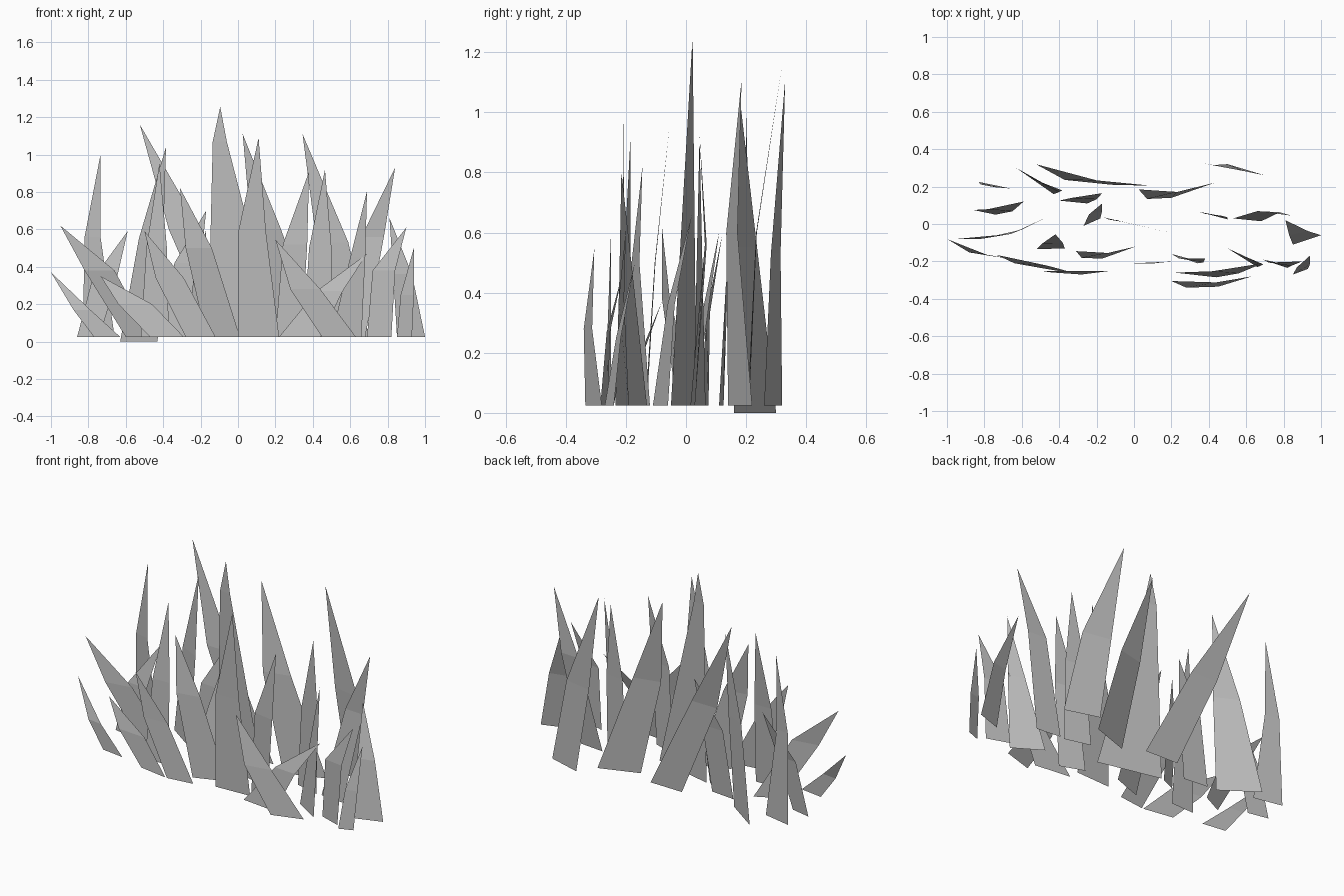
import bpy
import bmesh
from mathutils import Vector

cube = bpy.data.objects.get("Cube")
if cube:
    bpy.data.objects.remove(cube, do_unlink=True)

# One plain grey for every blade
grey = bpy.data.materials.new("stone_grey")
grey.use_nodes = True
colour = (0.5, 0.5, 0.5, 1)
grey.diffuse_color = colour
shader = grey.node_tree.nodes["Principled BSDF"]
shader.inputs["Base Color"].default_value = colour
shader.inputs["Roughness"].default_value = 0.8

GROUND = 0.025


def blade(name, left, right, tip, mid, bow=0, ground=GROUND):
    """Flat leaf: a base edge, a bend line and a pointed tip.
    left, right = ground corners (x, y); tip = (x, y, z);
    mid = (left x, right x, height) of the bend; bow pushes the bend in y."""
    mid_left, mid_right, height = mid
    lean = (height - ground) / (tip[2] - ground)

    def bend(corner, x):
        y = corner[1] + (tip[1] - corner[1]) * lean + bow
        return Vector((x, y, height))

    bm = bmesh.new()
    low_left = bm.verts.new((*left, ground))
    low_right = bm.verts.new((*right, ground))
    bend_left = bm.verts.new(bend(left, mid_left))
    bend_right = bm.verts.new(bend(right, mid_right))
    point = bm.verts.new(tip)
    bm.faces.new((low_left, low_right, bend_right, bend_left))
    bm.faces.new((bend_left, bend_right, point))
    mesh = bpy.data.meshes.new(name)
    bm.to_mesh(mesh)
    bm.free()
    mesh.materials.append(grey)
    leaf = bpy.data.objects.new(name, mesh)
    bpy.context.collection.objects.link(leaf)
    return leaf


# Back row
blade("back_right_outer_blade", left=(-.83, .225), right=(-.66, .19),
      tip=(-.735, .2, 1), mid=(-.82, -.735, .56))
blade("back_right_sunken_blade", left=(-.63, .3), right=(-.43, .16),
      tip=(-.385, .18, 1.04), mid=(-.53, -.4, .55), ground=0)
blade("back_right_leaning_blade", left=(-.12, .21), right=(.09, .205),
      tip=(-.525, .32, 1.16), mid=(-.37, -.2, .6), bow=-.03)
blade("back_centre_blade", left=(.2, .14), right=(.43, .22),
      tip=(.025, .185, 1.11), mid=(.07, .23, .6), bow=-.03)
blade("back_left_blade", left=(.5, .32), right=(.7, .26),
      tip=(.345, .33, 1.11), mid=(.42, .59, .53), bow=-.01)

# Middle row
blade("middle_right_low_blade", left=(-.86, .075), right=(-.74, .05),
      tip=(-.59, .12, .59), mid=(-.78, -.65, .33), bow=-.02)
blade("middle_right_leaning_blade", left=(-.6, -.03), right=(-.47, .035),
      tip=(-.95, -.08, .62), mid=(-.82, -.66, .38), bow=-.02)
blade("middle_right_small_blade", left=(-.4, .125), right=(-.25, .11),
      tip=(-.17, .165, .7), mid=(-.34, -.2, .42), bow=-.01)
blade("middle_right_short_blade", left=(-.27, -.01), right=(-.18, .03),
      tip=(-.17, .11, .6), mid=(-.24, -.17, .32))
blade("middle_tallest_blade", left=(-.16, .035), right=(.21, -.05),
      tip=(-.095, .022, 1.255), mid=(-.135, -.06, 1.07))
blade("middle_left_blade", left=(.35, .065), right=(.5, .025),
      tip=(.465, .045, .92), mid=(.38, .5, .5))
blade("middle_left_tilted_blade", left=(.53, .03), right=(.68, .015),
      tip=(.84, .045, .93), mid=(.66, .78, .56), bow=.03)
blade("middle_left_outer_blade", left=(.85, -.11), right=(1, -.06),
      tip=(.81, .02, .66), mid=(.83, .93, .36), bow=-.02)

# Front row
blade("front_right_outer_blade", left=(-.77, -.17), right=(-.63, -.19),
      tip=(-1, -.08, .37), mid=(-.88, -.79, .17), bow=-.02)
blade("front_right_low_blade", left=(-.47, -.24), right=(-.29, -.27),
      tip=(-.735, -.165, .35), mid=(-.64, -.46, .2), bow=-.01)
blade("front_right_tall_blade", left=(-.52, -.135), right=(-.37, -.13),
      tip=(-.42, -.055, .955), mid=(-.49, -.38, .5), bow=-.01)
blade("front_centre_leaning_blade", left=(-.28, -.27), right=(-.12, -.25),
      tip=(-.5, -.25, .59), mid=(-.44, -.29, .34))
blade("front_centre_bent_blade", left=(-.17, -.185), right=(.01, -.12),
      tip=(-.31, -.145, .82), mid=(-.28, -.14, .5), bow=-.02)
blade("front_centre_tall_blade", left=(0, -.21), right=(.22, -.2),
      tip=(.11, -.21, 1.09), mid=(0, .15, .58))
blade("front_left_tall_blade", left=(.2, -.16), right=(.34, -.21),
      tip=(.38, -.185, .91), mid=(.24, .37, .52), bow=-.01)
blade("front_left_crossing_blade", left=(.22, -.26), right=(.44, -.285),
      tip=(.69, -.21, .47), mid=(.42, .56, .27), bow=-.02)
blade("front_left_opposing_blade", left=(.45, -.335), right=(.63, -.28),
      tip=(.2, -.305, .545), mid=(.28, .44, .28), bow=-.02)
blade("front_left_turned_blade", left=(.5, -.13), right=(.66, -.23),
      tip=(.69, -.215, .805), mid=(.6, .68, .45))
blade("front_left_leaning_blade", left=(.69, -.19), right=(.82, -.235),
      tip=(.9, -.2, .61), mid=(.72, .84, .38), bow=-.01)
blade("front_left_outer_blade", left=(.85, -.27), right=(.93, -.24),
      tip=(.94, -.17, .5), mid=(.87, .94, .25), bow=-.01)
